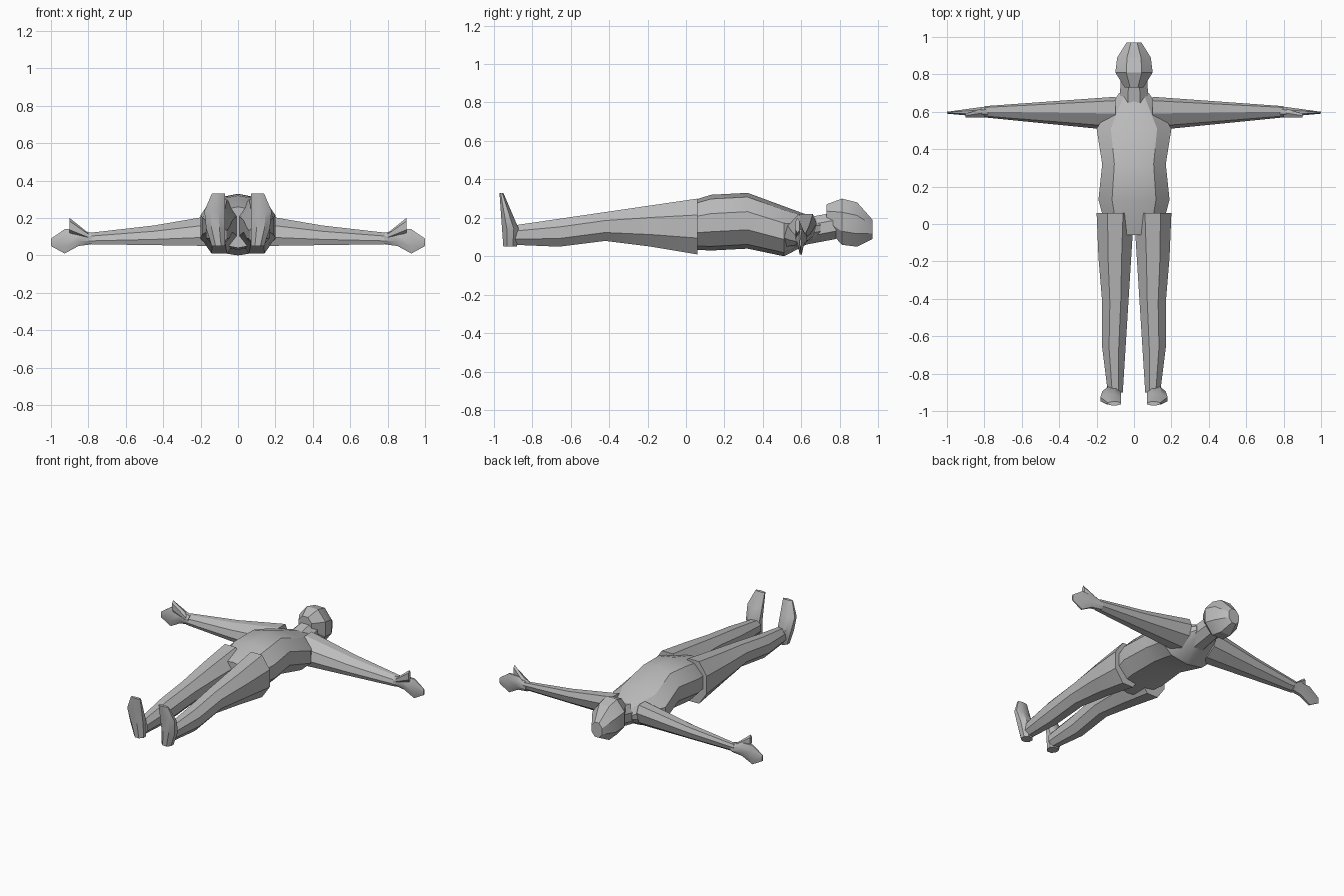
import bpy
import bmesh
import math

cube = bpy.data.objects.get("Cube")
if cube:
    bpy.data.objects.remove(cube)

shade = (.5, .5, .5, 1)
grey = bpy.data.materials.new("plain_grey")
grey.use_nodes = True
grey.diffuse_color = shade
grey.node_tree.nodes["Principled BSDF"].inputs["Base Color"].default_value = shade


def sample(values, t):
    """Read evenly spaced values at t, in straight lines between them."""
    place = t * (len(values) - 1)
    index = min(int(place), len(values) - 2)
    return values[index] + (values[index + 1] - values[index]) * (place - index)


def ring_point(axis, position, u, v):
    """Turn a cross-section point into a point in space."""
    return {"x": (position, u, v), "y": (u, position, v), "z": (u, v, position)}[axis]


def loft(name, axis, ends, near, far, low, high, sides=8, lean=0, mirrored=False):
    """Skin a tube between two ends; the four bounds change along its length."""
    bm = bmesh.new()
    steps = max(len(bound) for bound in (near, far, low, high)) - 1
    grow = 1 / math.cos(math.pi / sides)
    loops = []
    for step in range(steps + 1):
        t = step / steps
        u_min, u_max, v_min, v_max = (sample(b, t) for b in (near, far, low, high))
        loop = []
        for corner in range(sides):
            angle = math.tau * (corner + .5) / sides
            across = max(-1, min(1, grow * math.cos(angle - lean)))
            upward = max(-1, min(1, grow * math.sin(angle)))
            u = (u_min + u_max + across * (u_max - u_min)) / 2
            v = (v_min + v_max + upward * (v_max - v_min)) / 2
            x, y, z = ring_point(axis, sample(ends, t), u, v)
            loop.append(bm.verts.new((-x if mirrored else x, y, z)))
        loops.append(loop)
    for first, second in zip(loops, loops[1:]):
        for corner in range(sides):
            after = (corner + 1) % sides
            bm.faces.new((first[corner], first[after], second[after], second[corner]))
    bm.faces.new(loops[0])
    bm.faces.new(loops[-1])
    bmesh.ops.recalc_face_normals(bm, faces=bm.faces)

    mesh = bpy.data.meshes.new(name)
    bm.to_mesh(mesh)
    bm.free()
    mesh.materials.append(grey)
    part = bpy.data.objects.new(name, mesh)
    bpy.context.collection.objects.link(part)
    bpy.ops.object.select_all(action="DESELECT")
    part.select_set(True)
    bpy.context.view_layer.objects.active = part
    bpy.ops.object.shade_smooth_by_angle(angle=math.radians(30))


def central_loft(name, ends, width, low, high, sides=8):
    """Skin a part that is symmetrical about the middle of the body."""
    loft(name, "y", ends, [-w for w in width], width, low, high, sides)


# Torso from crotch to collar, then neck and head
central_loft("torso", ends=(-.06, .7), width=(.14, .19, .17, .2, .08),
             low=(.04, .03, .04, 0, .1), high=(.26, .32, .33, .26, .19), sides=10)
central_loft("neck", ends=(.62, .78), width=(.08, .07), low=(.06, .09), high=(.2, .23))
central_loft("head", ends=(.73, .97), width=(.05, .1, .09, .04),
             low=(.15, .06, .05, .09), high=(.27, .3, .28, .19))

# Limbs, once for each side
for label, mirrored in (("left", False), ("right", True)):
    # Leg tapers to the ankle and the foot points straight up
    loft(label + "_leg", "y", ends=(.06, -.9), near=(0, .06),
         far=(.2, .19, .17, .17, .14), low=(.01, .05, .08, .05, .06),
         high=(.3, .23, .16), mirrored=mirrored)
    loft(label + "_foot", "z", ends=(.05, .33), near=(.07, .07),
         far=(.14, .17, .18, .14), low=(-.95, -.97),
         high=(-.88, -.87, -.91, -.95), mirrored=mirrored)
    # Arm leans forward in section and ends in a flat hand with a raised thumb
    loft(label + "_arm", "x", ends=(.1, .8), near=(.5, .57), far=(.68, .63),
         low=(.05, .06), high=(.22, .16, .12), lean=.4, mirrored=mirrored)
    loft(label + "_hand", "x", ends=(.78, 1), near=(.57, .59), far=(.63, .6),
         low=(.06, .05, .01, .05), high=(.12, .14, .14, .09), mirrored=mirrored)
    loft(label + "_thumb", "x", ends=(.8, .9), near=(.57, .57), far=(.62, .59),
         low=(.09, .12), high=(.12, .2), sides=6, mirrored=mirrored)
